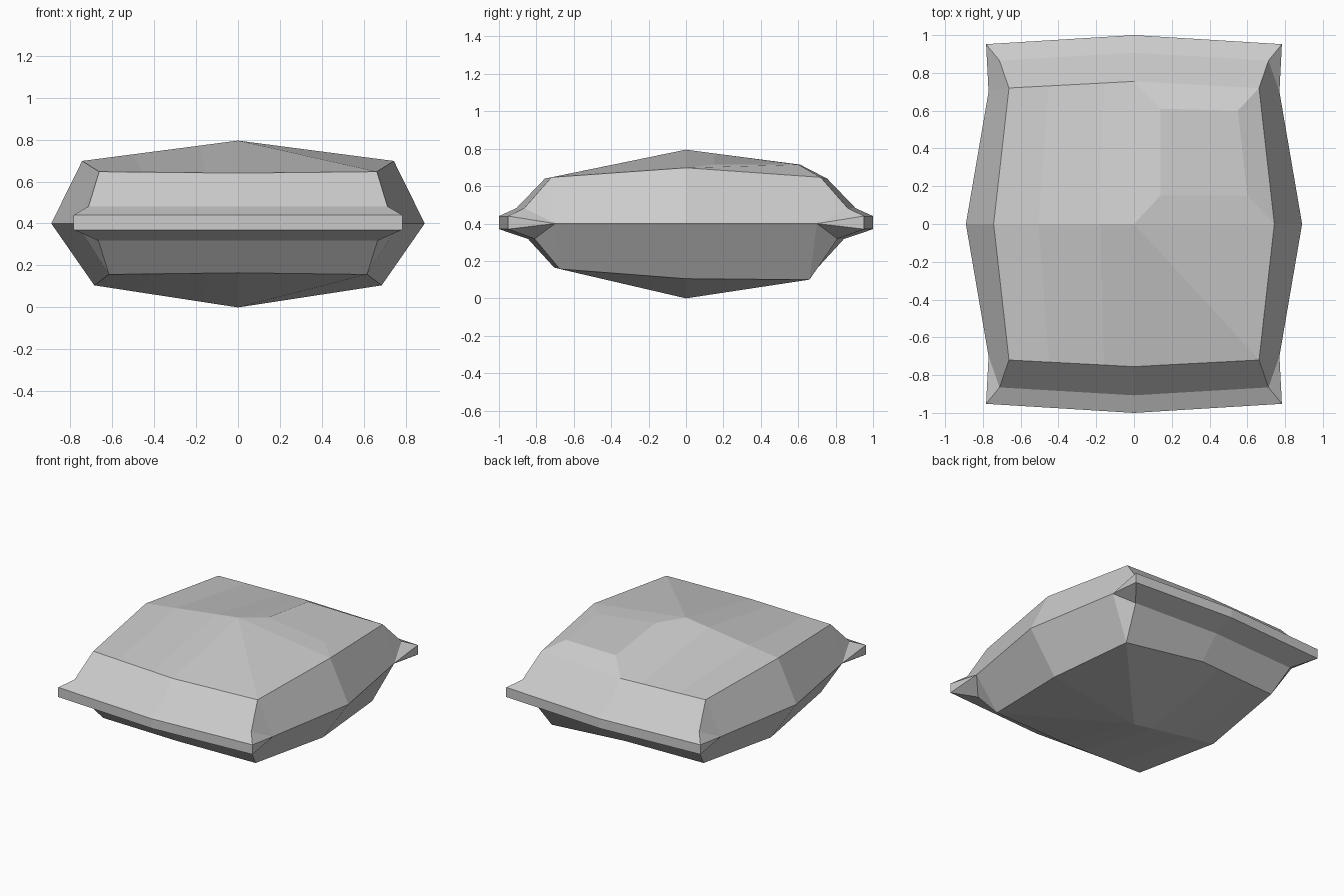
import bpy, bmesh
from mathutils import Vector

if "Cube" in bpy.data.objects:
    bpy.data.objects.remove(bpy.data.objects["Cube"])

bm = bmesh.new()


def face(*pts):
    bm.faces.new([bm.verts.new(p) for p in pts])


def lerp(a, b, t):
    return Vector(a).lerp(Vector(b), t)


BELT_MID, BELT_CORNER = (0.89, 0, 0.40), (0.77, 0.70, 0.40)
# per half: centre, side middle, end middle, corner, seam ridge middle/corner, flap middle/corner
TOP = dict(o=(0, 0, 0.795), s=(0.743, 0, 0.698), m=(0, 0.755, 0.64), k=(0.662, 0.72, 0.647),
           rm=(0, 0.907, 0.482), rk=(0.712, 0.865, 0.482), fm=(0, 1, 0.44), fk=(0.783, 0.952, 0.44))
BOTTOM = dict(o=(0, 0, 0), s=(0.685, 0, 0.105), m=(0, 0.705, 0.165), k=(0.615, 0.675, 0.157),
              rm=(0, 0.845, 0.318), rk=(0.665, 0.81, 0.318), fm=(0, 1, 0.37), fk=(0.783, 0.952, 0.37))


def quarter(half, sx, sy):
    def mir(p):
        return Vector((p[0] * sx, p[1] * sy, p[2]))
    q = {n: mir(p) for n, p in half.items()}
    back_right = sx > 0 and sy > 0
    if half is BOTTOM and back_right:
        q['k'] = Vector((0.62, 0.66, 0.10))      # sagging corner
    o, s, m, k = q['o'], q['s'], q['m'], q['k']
    bmid, bcor = mir(BELT_MID), mir(BELT_CORNER)
    # cushion panel
    if sx < 0:
        cols = [0, 0.24, 0.68, 1]
        for a, b in zip(cols, cols[1:]):
            face(lerp(o, s, a), lerp(o, s, b), lerp(m, k, b), lerp(m, k, a))
    elif half is TOP and back_right:
        a, b = (0.14, 0.15, 0.775), (0.6, 0.15, 0.715)
        c, d = (0.55, 0.6, 0.715), (0.14, 0.61, 0.715)
        face(o, s, b, a)
        face(s, k, c, b)
        face(k, m, d, c)
        face(m, o, a, d)
        face(a, b, c, d)
    else:
        face(o, s, k)
        face(o, k, m)
    # side, end slope, flap surface and gusset
    face(s, bmid, bcor, k)
    face(m, k, q['rk'], q['rm'])
    face(q['rm'], q['rk'], q['fk'], q['fm'])
    face(k, bcor, q['rk'])
    face(q['rk'], bcor, q['fk'])


for sx in (-1, 1):
    for sy in (-1, 1):
        quarter(TOP, sx, sy)
        quarter(BOTTOM, sx, sy)
        # flap rim
        f = [Vector((p[0] * sx, p[1] * sy, p[2])) for p in
             (TOP['fm'], TOP['fk'], BOTTOM['fk'], BOTTOM['fm'], BELT_CORNER)]
        face(*f[:4])
        face(f[1], f[4], f[2])

bmesh.ops.remove_doubles(bm, verts=bm.verts, dist=0.0005)
bmesh.ops.recalc_face_normals(bm, faces=bm.faces)
mesh = bpy.data.meshes.new("pillow_sack")
bm.to_mesh(mesh)
bm.free()
bpy.context.collection.objects.link(bpy.data.objects.new("pillow_sack", mesh))
